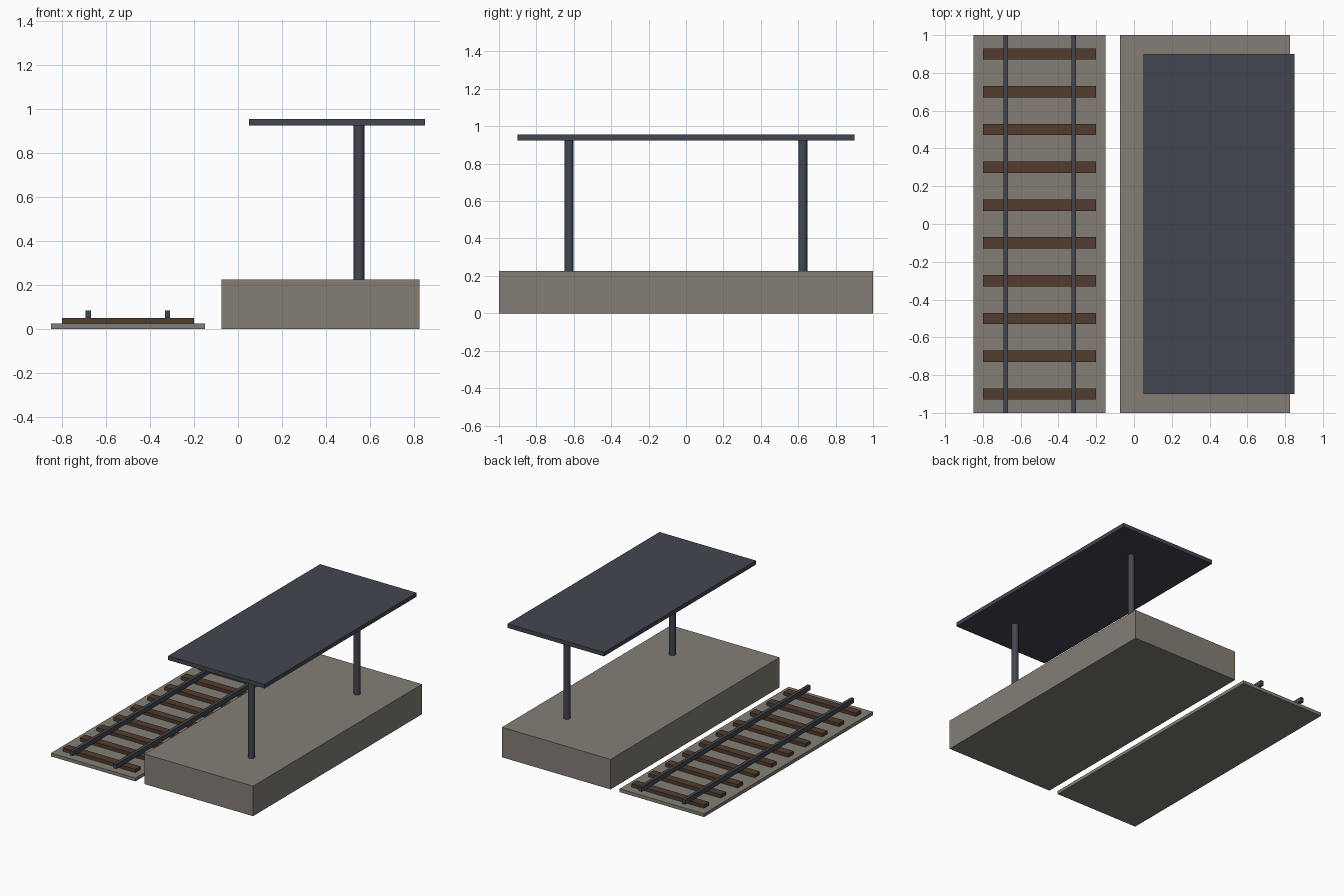
import bpy
from math import radians

cube = bpy.data.objects.get("Cube")
if cube:
    bpy.data.objects.remove(cube, do_unlink=True)


def material(name, rgb):
    mat = bpy.data.materials.new(name)
    mat.use_nodes = True
    color = (*rgb, 1)
    mat.diffuse_color = color
    mat.node_tree.nodes["Principled BSDF"].inputs["Base Color"].default_value = color
    return mat


stone = material("warm grey stone", (0.23, 0.21, 0.18))
wood = material("dark brown wood", (0.085, 0.045, 0.028))
steel = material("blue grey steel", (0.055, 0.062, 0.08))


def box(name, center, size, mat):
    """Box given by the centre of its base and its size."""
    x, y, z = center
    bpy.ops.mesh.primitive_cube_add(size=1, location=(x, y, z + size[2] / 2))
    obj = bpy.context.object
    obj.name = name
    obj.scale = size
    bpy.ops.object.transform_apply(location=False, rotation=False, scale=True)
    obj.data.materials.append(mat)
    return obj


def post(name, center, radius, height, mat):
    x, y, z = center
    bpy.ops.mesh.primitive_cylinder_add(
        vertices=12, radius=radius, depth=height, location=(x, y, z + height / 2))
    obj = bpy.context.object
    obj.name = name
    obj.data.materials.append(mat)
    bpy.ops.object.shade_smooth_by_angle(angle=radians(35))
    return obj


# Track bed, sleepers and rails
track_x = -0.5
box("track_bed", (track_x, 0, 0), (0.7, 2, 0.025), stone)
for i in range(10):
    box(f"sleeper_{i + 1}", (track_x, -0.9 + 0.2 * i, 0.025), (0.6, 0.06, 0.025), wood)
for side, name in ((-1, "right_rail"), (1, "left_rail")):
    box(name, (track_x + side * 0.18, 0, 0.05), (0.024, 2, 0.035), steel)

# Platform
box("platform", (0.375, 0, 0), (0.9, 2, 0.225), stone)

# Canopy on two posts
for side, name in ((-1, "front_post"), (1, "back_post")):
    post(name, (0.55, side * 0.625, 0.225), 0.024, 0.7, steel)
box("canopy_roof", (0.45, 0, 0.925), (0.8, 1.8, 0.03), steel)
